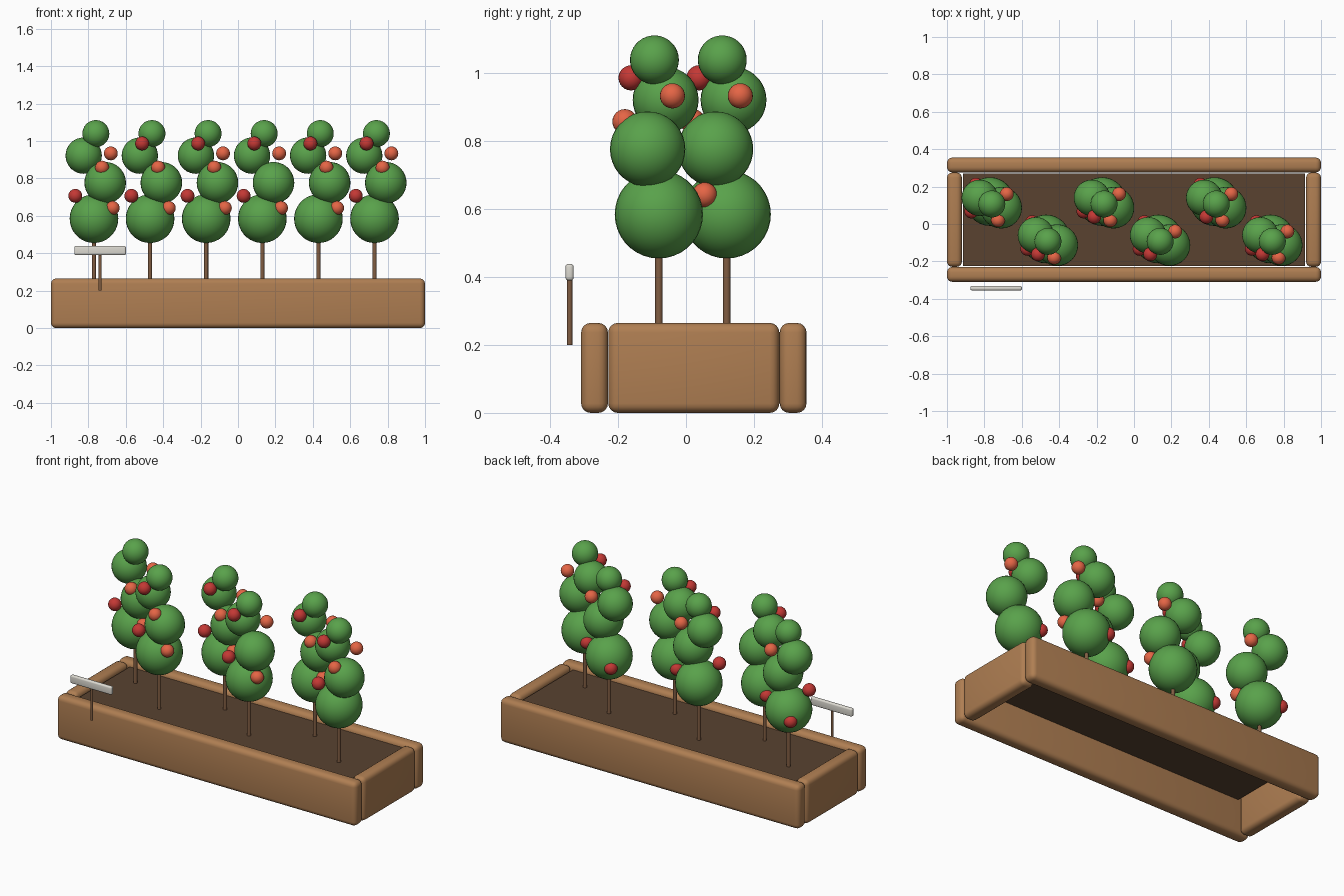
import bpy, math

if "Cube" in bpy.data.objects:
    bpy.data.objects.remove(bpy.data.objects["Cube"])


def material(name, rgb):
    m = bpy.data.materials.new(name)
    m.diffuse_color = (*rgb, 1)
    m.use_nodes = True
    m.node_tree.nodes["Principled BSDF"].inputs["Base Color"].default_value = m.diffuse_color
    return m


WOOD = material("wood", (0.43, 0.21, 0.085))
SOIL = material("soil", (0.10, 0.055, 0.03))
STEM = material("stem_brown", (0.22, 0.11, 0.055))
LEAF = material("leaf_green", (0.10, 0.36, 0.07))
RED = material("ripe_red", (0.55, 0.04, 0.035))
ORANGE = material("ripening_orange", (0.78, 0.13, 0.06))
BOARD = material("sign_white", (0.72, 0.70, 0.64))


def finish(name, mat):
    ob = bpy.context.object
    ob.name = name
    ob.data.materials.append(mat)
    return ob


def box(name, lo, hi, mat, bevel=0.0):
    """Box between two corners with an optional rounded edge."""
    bpy.ops.mesh.primitive_cube_add(size=1, location=[(a + b) / 2 for a, b in zip(lo, hi)])
    ob = finish(name, mat)
    ob.scale = [b - a for a, b in zip(lo, hi)]
    bpy.ops.object.transform_apply(location=False, rotation=False, scale=True)
    if bevel:
        mod = ob.modifiers.new("rounded_edges", "BEVEL")
        mod.width = bevel
        mod.segments = 4
        bpy.ops.object.modifier_apply(modifier=mod.name)
        bpy.ops.object.shade_smooth_by_angle(angle=math.radians(35))
    return ob


def ball(name, centre, radius, mat, segments=32, rings=18):
    bpy.ops.mesh.primitive_uv_sphere_add(segments=segments, ring_count=rings,
                                         radius=radius, location=centre)
    bpy.ops.object.shade_smooth()
    return finish(name, mat)


def rod(name, x, y, z0, z1, radius, mat):
    bpy.ops.mesh.primitive_cylinder_add(vertices=16, radius=radius, depth=z1 - z0,
                                        location=(x, y, (z0 + z1) / 2))
    bpy.ops.object.shade_smooth_by_angle(angle=math.radians(35))
    return finish(name, mat)


# Planter: two long planks, two end planks, soil sheet
H = 0.265
box("front_plank", (-1, -0.309, 0), (1, -0.23, H), WOOD, 0.028)
box("back_plank", (-1, 0.276, 0), (1, 0.355, H), WOOD, 0.028)
box("left_end_plank", (-1, -0.229, 0), (-0.92, 0.275, H), WOOD, 0.028)
box("right_end_plank", (0.92, -0.229, 0), (1, 0.275, H), WOOD, 0.028)
box("soil", (-0.913, -0.225, 0.21), (0.913, 0.271, 0.24), SOIL)

# Plants: offsets from the stem (x, y), height z, radius
FOLIAGE = [(0, 0, 0.585, 0.13), (0.06, -0.033, 0.777, 0.111),
           (-0.055, 0.02, 0.922, 0.097), (0.01, -0.013, 1.04, 0.072)]
FRUIT = [(-0.043, -0.082, 0.987, RED), (0.09, 0.04, 0.934, ORANGE),
         (-0.075, 0.09, 0.565, RED), (0.043, -0.10, 0.858, ORANGE),
         (-0.10, -0.053, 0.707, RED), (0.10, -0.065, 0.642, ORANGE)]

for i in range(6):
    x = -0.77 + 0.3 * i
    y = 0.12 if i % 2 == 0 else -0.08
    n = i + 1
    rod(f"plant_{n}_stem", x, y, 0.23, 0.60, 0.011, STEM)
    for j, (dx, dy, z, r) in enumerate(FOLIAGE):
        ball(f"plant_{n}_foliage_{j + 1}", (x + dx, y + dy, z), r, LEAF)
    # each plant misses a different fruit
    for j, (dx, dy, z, mat) in enumerate(FRUIT):
        if j != i:
            ball(f"plant_{n}_fruit_{j + 1}", (x + dx, y + dy, z), 0.037, mat, 24, 12)

# Small blank marker sign in front
rod("sign_post", -0.737, -0.343, 0.20, 0.41, 0.008, STEM)
box("sign_board", (-0.875, -0.355, 0.39), (-0.599, -0.331, 0.439), BOARD, 0.009)
